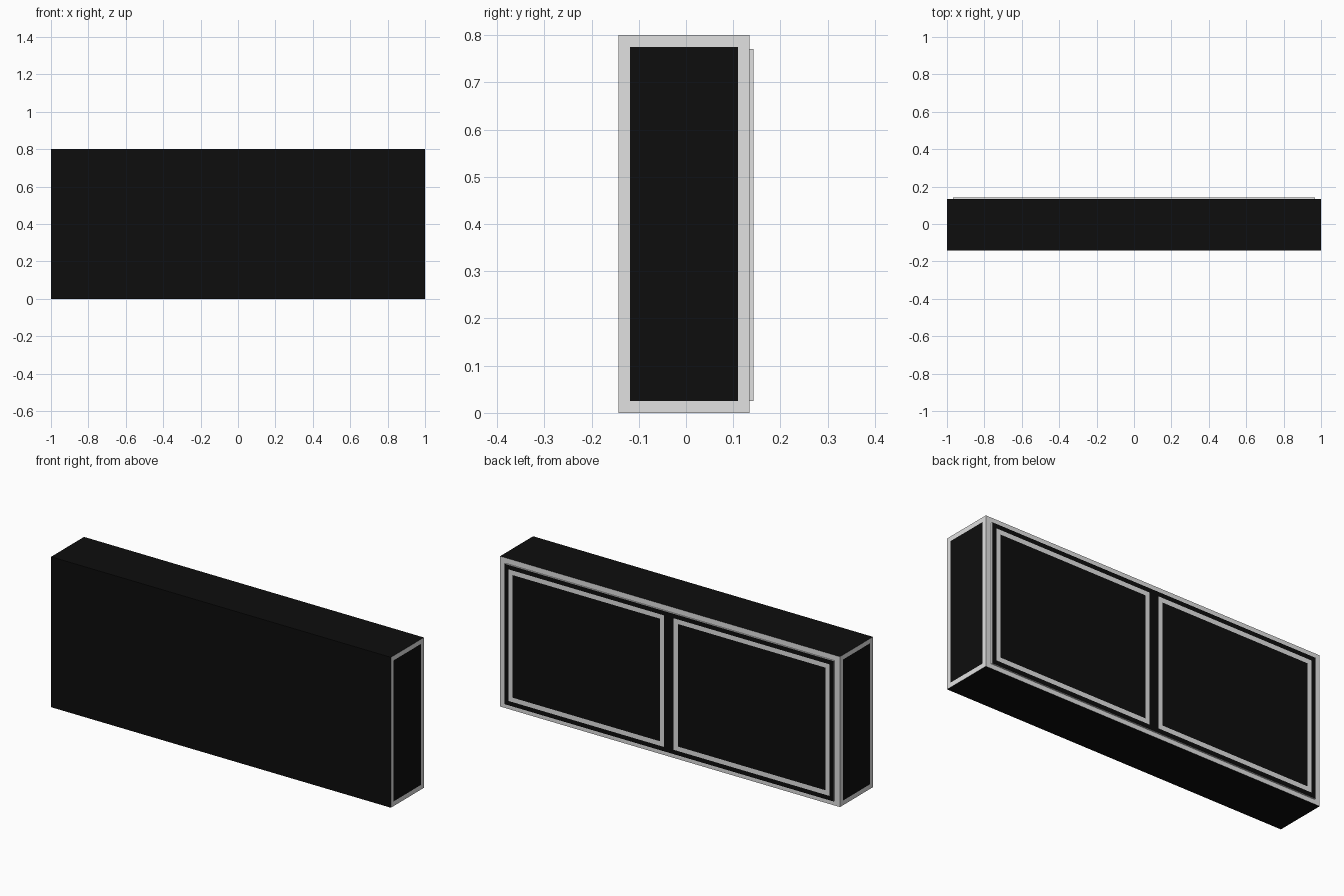
import bpy, bmesh
from mathutils import Vector

if "Cube" in bpy.data.objects:
    bpy.data.objects.remove(bpy.data.objects["Cube"])


def material(name, v):
    m = bpy.data.materials.new(name)
    m.diffuse_color = (v, v, v, 1)
    m.use_nodes = True
    m.node_tree.nodes["Principled BSDF"].inputs["Base Color"].default_value = m.diffuse_color
    return m


BLACK = material("black", 0.004)
GREY = material("light grey", 0.75)


def cut_box(name, lo, hi, cuts, is_grey):
    """Box with flush panels: slice along the cuts, then colour faces by rule."""
    bm = bmesh.new()
    bmesh.ops.create_cube(bm, size=1)
    for v in bm.verts:
        v.co = Vector([lo[i] + (v.co[i] + 0.5) * (hi[i] - lo[i]) for i in range(3)])
    for axis, values in cuts.items():
        for value in values:
            co, no = Vector(), Vector()
            co[axis], no[axis] = value, 1
            bmesh.ops.bisect_plane(bm, geom=bm.verts[:] + bm.edges[:] + bm.faces[:],
                                   plane_co=co, plane_no=no)
    bm.normal_update()
    for f in bm.faces:
        f.material_index = int(is_grey(f.calc_center_median(), f.normal))
    me = bpy.data.meshes.new(name)
    bm.to_mesh(me)
    bm.free()
    me.materials.append(BLACK)
    me.materials.append(GREY)
    ob = bpy.data.objects.new(name, me)
    bpy.context.collection.objects.link(ob)
    return ob


# Main case: black outside, grey back, grey rim round the black end panels
def case_rule(c, n):
    if abs(n.x) > 0.5:
        return not (-0.119 < c.y < 0.11 and 0.025 < c.z < 0.775)
    return n.y > 0.5


cut_box("case", (-1, -0.143, 0), (1, 0.134, 0.8),
        {1: (-0.119, 0.11), 2: (0.025, 0.775)}, case_rule)

# Back plate: grey edges, black face with two grey rectangular outlines
X_IN, X_OUT, Z_LO, Z_HI, W = 0.028, 0.944, 0.048, 0.748, 0.024


def plate_rule(c, n):
    if n.y < 0.5:
        return True
    x = abs(c.x)
    outer = X_IN < x < X_OUT and Z_LO < c.z < Z_HI
    inner = X_IN + W < x < X_OUT - W and Z_LO + W < c.z < Z_HI - W
    return outer and not inner


xs = [s * x for s in (-1, 1) for x in (X_IN, X_IN + W, X_OUT - W, X_OUT)]
cut_box("back_plate", (-0.968, 0.134, 0.025), (0.968, 0.143, 0.771),
        {0: xs, 2: (Z_LO, Z_LO + W, Z_HI - W, Z_HI)}, plate_rule)
